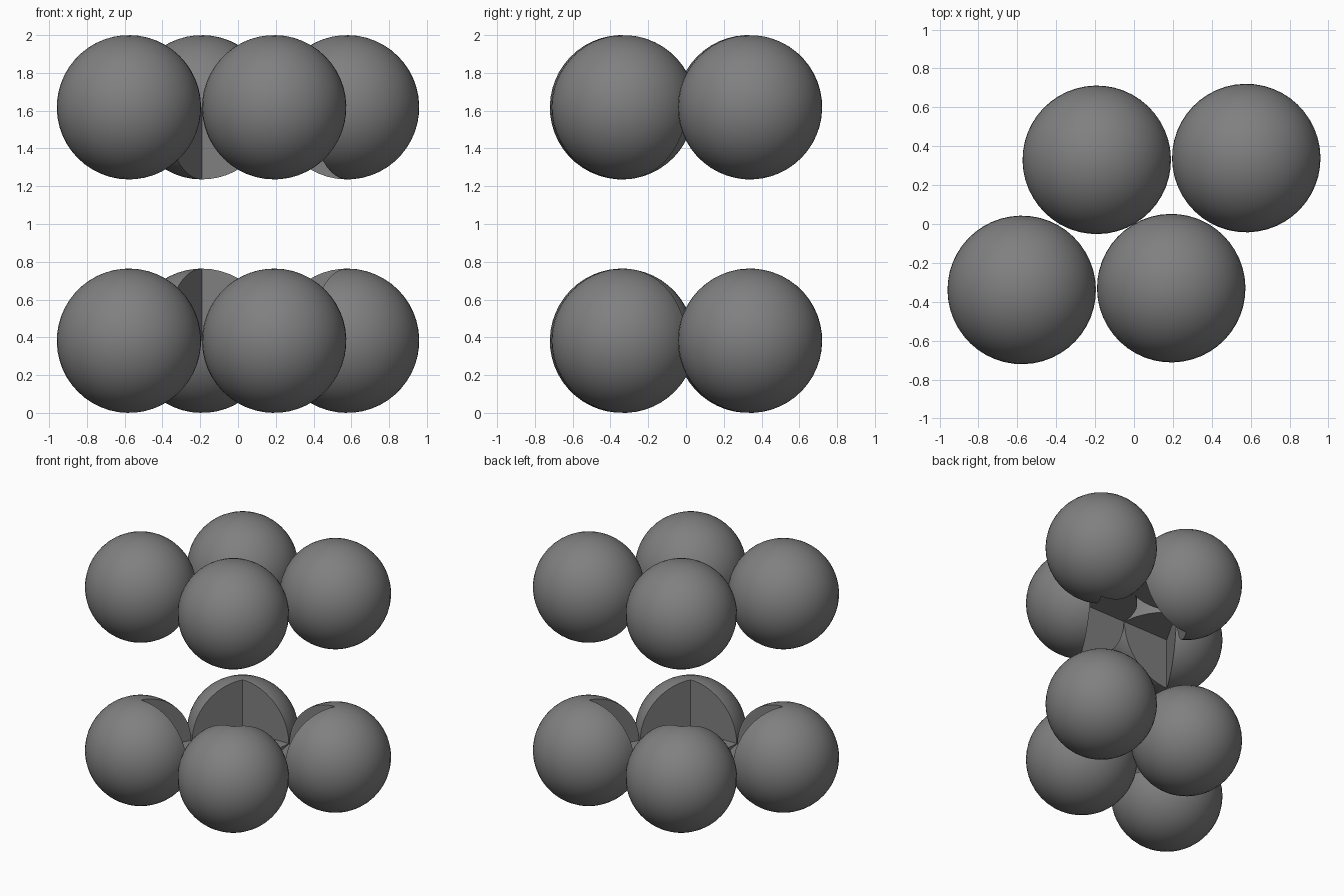
import bpy, bmesh, math
from mathutils import Vector

if "Cube" in bpy.data.objects:
    bpy.data.objects.remove(bpy.data.objects["Cube"])

R = 0.382                                  # ball radius
A = Vector((0.769, 0.009, 0))              # lattice edge along x
B = Vector((0.386, 0.669, 0))              # slanted lattice edge
C = Vector((0, 0, 2 - 2 * R))              # vertical lattice edge
ORIGIN = Vector((0, 0, R)) - (A + B) / 2

grey = bpy.data.materials.new("grey")
grey.diffuse_color = (0.216, 0.216, 0.216, 1)
grey.use_nodes = True
grey.node_tree.nodes["Principled BSDF"].inputs["Base Color"].default_value = grey.diffuse_color


def corner(i, j, k):
    return ORIGIN + A * i + B * j + C * k


# Slanted prism spanning the lattice cell, used to hollow out its inside
bm = bmesh.new()
ring = [(0, 0), (1, 0), (1, 1), (0, 1)]
base = bm.faces.new([bm.verts.new(corner(i, j, 0)) for i, j in ring])
top = bmesh.ops.extrude_face_region(bm, geom=[base])["geom"]
bmesh.ops.translate(bm, vec=C, verts=[v for v in top if isinstance(v, bmesh.types.BMVert)])
bmesh.ops.recalc_face_normals(bm, faces=bm.faces)
mesh = bpy.data.meshes.new("cell_cutter")
bm.to_mesh(mesh)
bm.free()
cutter = bpy.data.objects.new("cell_cutter", mesh)
cutter.data.materials.append(grey)
cutter.hide_render = True
bpy.context.collection.objects.link(cutter)

# One ball on each cell corner, with the wedge inside the cell removed
for k, level in enumerate(("lower", "upper")):
    for j, row in enumerate(("front", "back")):
        for i, side in enumerate(("left", "right")):
            bpy.ops.mesh.primitive_uv_sphere_add(
                segments=48, ring_count=25, radius=R,
                location=corner(i, j, k), rotation=(0.05, 0.03, 0.02))
            ball = bpy.context.object
            ball.name = f"{level}_{row}_{side}_ball"
            ball.data.materials.append(grey)
            cut = ball.modifiers.new("wedge", "BOOLEAN")
            cut.operation = "DIFFERENCE"
            cut.solver = "EXACT"
            cut.object = cutter
            bpy.ops.object.modifier_apply(modifier=cut.name)
            bpy.ops.object.shade_smooth_by_angle(angle=math.radians(30))

bpy.data.objects.remove(cutter)
